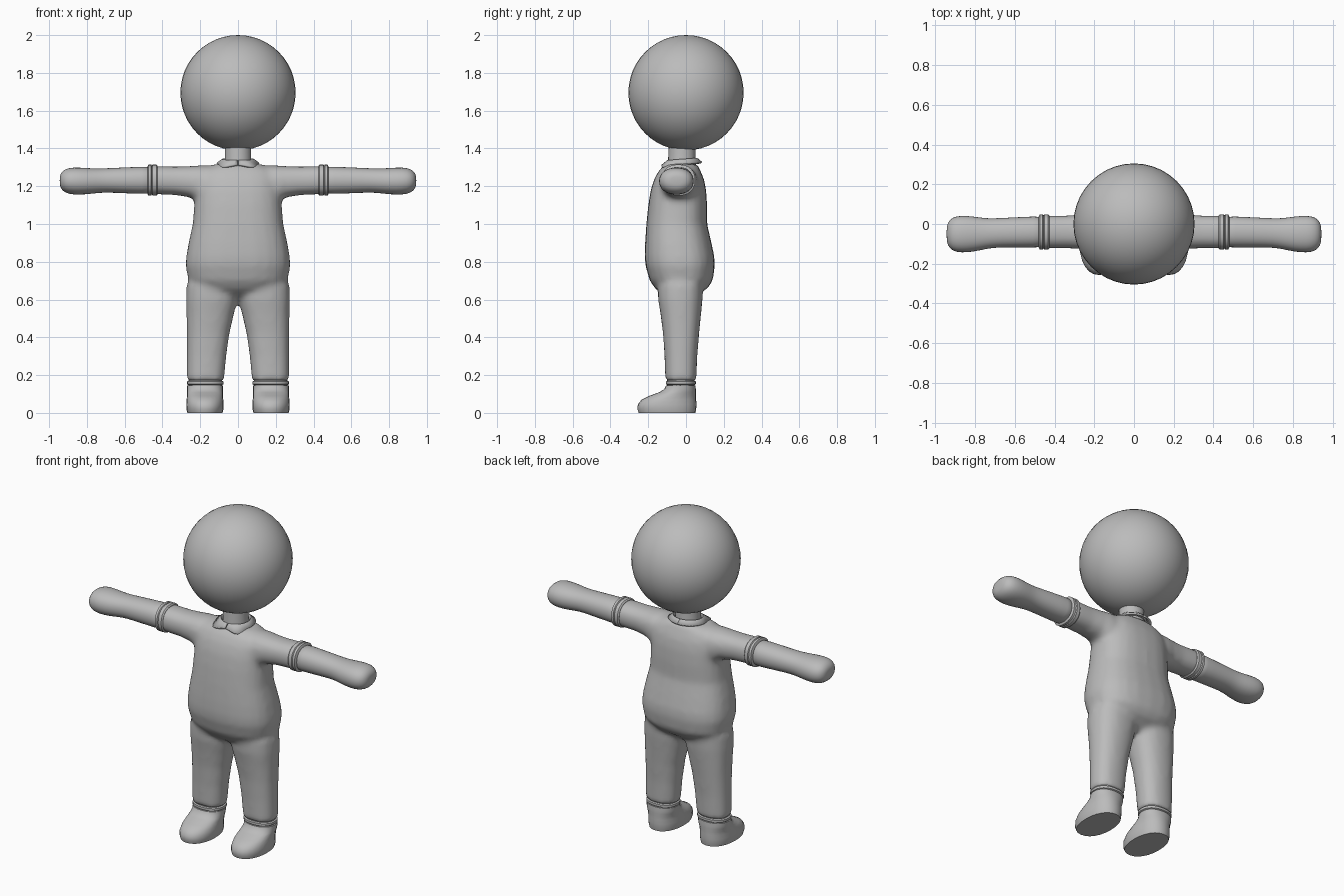
import bpy, bmesh, math

if "Cube" in bpy.data.objects:
    bpy.data.objects.remove(bpy.data.objects["Cube"])

grey = bpy.data.materials.new("plain grey")
grey.diffuse_color = (0.5, 0.5, 0.5, 1)
grey.use_nodes = True
grey.node_tree.nodes["Principled BSDF"].inputs["Base Color"].default_value = grey.diffuse_color


def loft(bm, axis, sections, sides=24, power=2.3, flip=1):
    """Skin rounded rings; each section is (position, a0, a1, b0, b1)."""
    rings = []
    for t, a0, a1, b0, b1 in sections:
        ring = []
        for i in range(sides):
            w = 2 * math.pi * i / sides
            c, s = math.cos(w), math.sin(w)
            a = (a0 + a1) / 2 + (a1 - a0) / 2 * math.copysign(abs(c) ** (2 / power), c)
            b = (b0 + b1) / 2 + (b1 - b0) / 2 * math.copysign(abs(s) ** (2 / power), s)
            co = (a, b, t) if axis == 'z' else (t, a, b)
            ring.append(bm.verts.new((co[0] * flip, co[1], co[2])))
        rings.append(ring)
    for lo, hi in zip(rings, rings[1:]):
        for i in range(sides):
            j = (i + 1) % sides
            bm.faces.new((lo[i], lo[j], hi[j], hi[i]))
    bm.faces.new(rings[0])
    bm.faces.new(rings[-1])


def finish(bm, name, mirror=False, subsurf=0, angle=40):
    bmesh.ops.recalc_face_normals(bm, faces=bm.faces)
    mesh = bpy.data.meshes.new(name)
    bm.to_mesh(mesh)
    bm.free()
    mesh.materials.append(grey)
    ob = bpy.data.objects.new(name, mesh)
    bpy.context.collection.objects.link(ob)
    bpy.context.view_layer.objects.active = ob
    ob.select_set(True)
    bpy.ops.object.shade_smooth_by_angle(angle=math.radians(angle))
    ob.select_set(False)
    if mirror:
        ob.modifiers.new("mirror", 'MIRROR').use_mirror_merge = False
    if subsurf:
        ob.modifiers.new("round", 'SUBSURF').levels = subsurf
        ob.modifiers["round"].render_levels = subsurf
    return ob


# Head
bm = bmesh.new()
bmesh.ops.create_uvsphere(bm, u_segments=40, v_segments=24, radius=0.305)
bmesh.ops.translate(bm, verts=bm.verts, vec=(0, 0, 1.695))
finish(bm, "head")

# Neck
bm = bmesh.new()
loft(bm, 'z', [(1.27, -.08, .08, -.10, .06), (1.33, -.07, .07, -.095, .05),
               (1.45, -.07, .07, -.09, .05)], power=2)
finish(bm, "neck")

# Suit: torso, sleeves and trousers blended into one skin
bm = bmesh.new()
loft(bm, 'z', [(.605, -.05, .05, -.07, .04), (.63, -.13, .13, -.13, .07),
               (.66, -.22, .22, -.165, .115), (.70, -.262, .262, -.192, .142),
               (.78, -.278, .278, -.215, .153), (.83, -.274, .274, -.219, .15),
               (.90, -.262, .262, -.217, .135), (1.0, -.240, .240, -.21, .112),
               (1.1, -.232, .232, -.20, .112), (1.18, -.228, .228, -.187, .107),
               (1.24, -.222, .222, -.168, .095), (1.285, -.20, .20, -.142, .075),
               (1.318, -.12, .12, -.11, .06)], power=2.5)
for side in (1, -1):
    loft(bm, 'x', [(.10, -.13, .06, 1.08, 1.312), (.20, -.135, .065, 1.11, 1.311),
                   (.25, -.128, .052, 1.14, 1.307), (.33, -.123, .043, 1.153, 1.304),
                   (.455, -.123, .043, 1.158, 1.308)], flip=side)
    loft(bm, 'z', [(.168, .074, .272, -.11, .055), (.30, .062, .271, -.114, .06),
                   (.42, .045, .271, -.122, .07), (.52, .022, .273, -.135, .08),
                   (.60, .002, .275, -.148, .088), (.68, .0, .272, -.15, .09)], flip=side)
bmesh.ops.recalc_face_normals(bm, faces=bm.faces)
suit = finish(bm, "suit", angle=180)
remesh = suit.modifiers.new("blend", 'REMESH')
remesh.mode = 'VOXEL'
remesh.voxel_size = 0.016
remesh.use_smooth_shade = True
relax = suit.modifiers.new("relax", 'SMOOTH')
relax.factor = 0.5
relax.iterations = 6

# Sleeve cuffs
bm = bmesh.new()
loft(bm, 'x', [(.425, -.122, .042, 1.156, 1.308), (.432, -.129, .049, 1.15, 1.315),
               (.452, -.129, .049, 1.15, 1.315), (.456, -.123, .043, 1.156, 1.309),
               (.460, -.129, .049, 1.15, 1.315), (.474, -.129, .049, 1.15, 1.315),
               (.480, -.118, .038, 1.16, 1.304)])
finish(bm, "sleeve_cuff", mirror=True)

# Forearms with mitten hands
bm = bmesh.new()
loft(bm, 'x', [(.44, -.12, .04, 1.157, 1.305), (.50, -.12, .04, 1.158, 1.305),
               (.62, -.12, .034, 1.162, 1.30), (.70, -.12, .03, 1.166, 1.296),
               (.75, -.128, .03, 1.162, 1.295), (.81, -.142, .04, 1.155, 1.298),
               (.87, -.147, .045, 1.153, 1.302), (.915, -.138, .036, 1.163, 1.294),
               (.938, -.11, .01, 1.185, 1.272), (.944, -.08, -.02, 1.21, 1.25)],
     sides=16, power=2.2)
finish(bm, "forearm_and_hand", mirror=True, subsurf=1, angle=180)

# Ankle bands under the trouser hems
bm = bmesh.new()
loft(bm, 'z', [(.12, .084, .262, -.10, .045), (.148, .084, .262, -.10, .045),
               (.152, .076, .270, -.107, .052), (.166, .076, .270, -.107, .052),
               (.170, .084, .262, -.10, .045), (.19, .084, .262, -.10, .045)])
finish(bm, "ankle_band", mirror=True)

# Shoes with flat soles
bm = bmesh.new()
loft(bm, 'z', [(0, .082, .268, -.25, .05), (.02, .077, .273, -.257, .054),
               (.045, .076, .274, -.255, .055), (.07, .078, .272, -.235, .054),
               (.09, .08, .270, -.195, .053), (.108, .08, .270, -.145, .053),
               (.125, .08, .270, -.115, .052), (.145, .08, .270, -.106, .05)], power=2.2)
finish(bm, "shoe", mirror=True, angle=50)

# Folded collar with two front points
bm = bmesh.new()
steps, rows = 20, []
for i in range(steps + 1):
    w = math.radians(2) + math.radians(178) * i / steps
    point = max(0, 1 - abs(w - math.radians(36)) / math.radians(30))
    row = []
    for r, z in ((.072, 1.325), (.08, 1.338), (.102 + .026 * point, 1.318 - .014 * point)):
        z -= .006 * math.cos(w)
        row.append(bm.verts.new((r * 1.08 * math.sin(w), -.02 - r * math.cos(w), z)))
    rows.append(row)
for lo, hi in zip(rows, rows[1:]):
    for k in range(2):
        bm.faces.new((lo[k], hi[k], hi[k + 1], lo[k + 1]))
collar = finish(bm, "collar", mirror=True)
thick = collar.modifiers.new("thickness", 'SOLIDIFY')
thick.thickness = 0.012
thick.offset = 0
